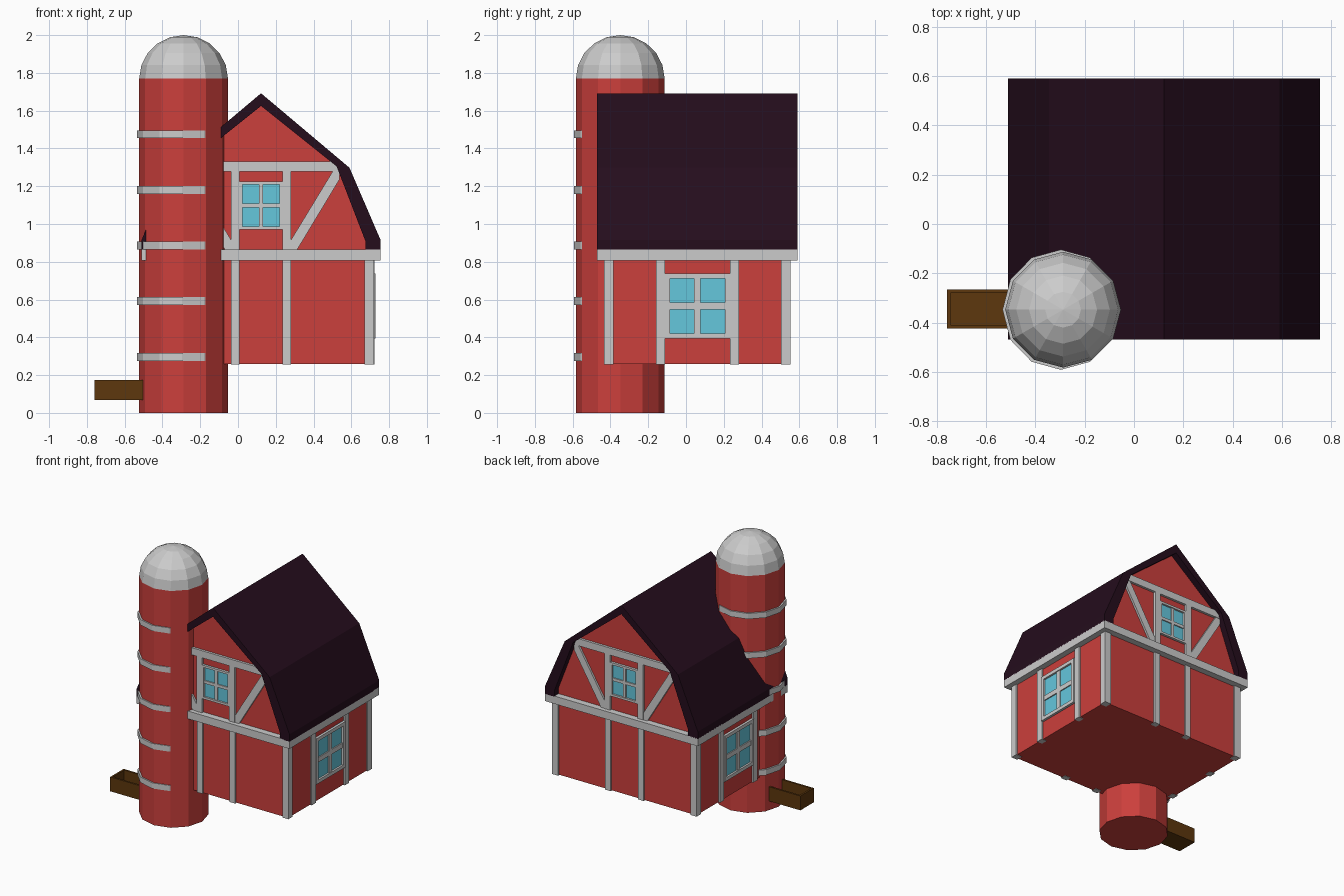
import bpy, bmesh
from math import sin, cos, pi

if "Cube" in bpy.data.objects:
    bpy.data.objects.remove(bpy.data.objects["Cube"])

CX, CY = 0.122, 0.06            # barn centre
HX, HY = 0.588, 0.482           # barn wall half sizes
SX, SY, SR = -0.288, -0.348, 0.235   # silo centre and radius


def material(name, rgb):
    m = bpy.data.materials.new(name)
    m.diffuse_color = (*rgb, 1)
    m.use_nodes = True
    m.node_tree.nodes["Principled BSDF"].inputs["Base Color"].default_value = m.diffuse_color
    return m


RED = material("red_paint", (0.6, 0.05, 0.045))
ROOF = material("dark_roof", (0.018, 0.004, 0.012))
GLASS = material("blue_glass", (0.13, 0.57, 0.72))
WOOD = material("brown_wood", (0.11, 0.038, 0.004))


def finish(name, bm, mat=None):
    bmesh.ops.recalc_face_normals(bm, faces=bm.faces)
    me = bpy.data.meshes.new(name)
    bm.to_mesh(me)
    bm.free()
    ob = bpy.data.objects.new(name, me)
    bpy.context.collection.objects.link(ob)
    if mat:
        me.materials.append(mat)
    return ob


def prism(name, profile, y0, y1, mat=None):
    """Extrude an x-z profile from y0 to y1."""
    bm = bmesh.new()
    f = bm.faces.new([bm.verts.new((x, y0, z)) for x, z in profile])
    ext = bmesh.ops.extrude_face_region(bm, geom=[f])["geom"]
    bmesh.ops.translate(bm, vec=(0, y1 - y0, 0),
                        verts=[v for v in ext if isinstance(v, bmesh.types.BMVert)])
    return finish(name, bm, mat)


def box(name, x0, x1, y0, y1, z0, z1, mat=None):
    return prism(name, [(x0, z0), (x1, z0), (x1, z1), (x0, z1)], y0, y1, mat)


def lathe(name, profile, cx, cy, sides=12, sy=1.0, mat=None):
    """Spin (radius, z) points into a closed low-poly solid."""
    bm = bmesh.new()
    rings = []
    for r, z in profile:
        n = sides if r > 1e-5 else 1
        rings.append([bm.verts.new((cx + r * cos(2 * pi * i / sides),
                                    cy + sy * r * sin(2 * pi * i / sides), z)) for i in range(n)])
    for a, b in zip(rings, rings[1:]):
        for i in range(sides):
            j = (i + 1) % sides
            if len(b) == 1:
                bm.faces.new((a[i], a[j], b[0]))
            else:
                bm.faces.new((a[i], a[j], b[j], b[i]))
    for ring in (rings[0], rings[-1]):
        if len(ring) > 1:
            bm.faces.new(ring)
    return finish(name, bm, mat)


def panel(name, axis, s, u0, u1, z0, z1, out, mat=None):
    """Board on a barn wall; u runs along the wall from its centre, out is how far it stands proud."""
    h = HX if axis == "x" else HY
    a, b = sorted((s * (h - 0.03), s * (h + out)))
    if axis == "x":
        return box(name, CX + a, CX + b, CY + u0, CY + u1, z0, z1, mat)
    return box(name, CX + u0, CX + u1, CY + a, CY + b, z0, z1, mat)


def window(name, axis, s, hw, z0, z1, frame, bar):
    zm = (z0 + z1) / 2
    panel(name + "_glass", axis, s, -hw, hw, z0, z1, 0.004, GLASS)
    for t in (-1, 1):
        u = sorted((t * hw, t * (hw - frame)))
        panel(name + "_side_frame", axis, s, *u, z0, z1, 0.018)
    panel(name + "_top_frame", axis, s, -hw, hw, z1 - frame, z1, 0.018)
    panel(name + "_bottom_frame", axis, s, -hw, hw, z0, z0 + frame, 0.018)
    panel(name + "_upright_bar", axis, s, -bar, bar, z0, z1, 0.012)
    panel(name + "_cross_bar", axis, s, -hw, hw, zm - bar, zm + bar, 0.012)


def mirrored(half):
    """Complete a right-hand half profile (first point on the centre line)."""
    return [(CX + d, z) for d, z in half] + [(CX - d, z) for d, z in half[:0:-1]]


# Barn body, belt and gambrel roof
box("barn_walls", CX - HX, CX + HX, CY - HY, CY + HY, 0.26, 0.83, RED)
box("belt_beam", CX - 0.633, CX + 0.633, CY - 0.53, CY + 0.53, 0.807, 0.865)
inner = [(0, 1.625), (0.4, 1.305), (0.553, 0.908), (0.553, 0.86)]
outer = [(0, 1.692), (0.468, 1.298), (0.633, 0.915), (0.633, 0.86)]
gable = [(0, 1.64), (0.41, 1.3), (0.57, 0.9), (0.57, 0.85)]
prism("gable_wall", mirrored(gable), CY - HY, CY + HY, RED)
left_to_right = [(2 * CX - x, z) for x, z in [(CX + d, z) for d, z in outer[:0:-1]]]
roof_profile = (left_to_right + [(CX + d, z) for d, z in outer]
                + [(CX + d, z) for d, z in inner[::-1]]
                + [(CX - d, z) for d, z in inner[1:]])
prism("gambrel_roof", roof_profile, CY - 0.53, CY + 0.53, ROOF)

# Corner posts
for sx in (-1, 1):
    for sy in (-1, 1):
        x, y = CX + sx * 0.573, CY + sy * 0.469
        box("corner_post", x - 0.025, x + 0.025, y - 0.025, y + 0.025, 0.257, 0.81)

# Front and back timber framing, gable windows
brace = [(0.38, 1.28), (0.415, 1.28), (0.415, 1.235), (0.19, 0.862), (0.158, 0.862), (0.158, 0.915)]
for s in (-1, 1):
    panel("gable_tie_beam", "y", s, -0.415, 0.415, 1.277, 1.33, 0.018)
    window("gable_window", "y", s, 0.114, 0.972, 1.224, 0.016, 0.011)
    for t in (-1, 1):
        u = sorted((t * 0.113, t * 0.159))
        panel("wall_post", "y", s, *u, 0.257, 0.81, 0.012)
        panel("gable_post", "y", s, *u, 0.86, 1.28, 0.018)
        y = sorted((CY + s * (HY - 0.03), CY + s * (HY + 0.015)))
        prism("gable_brace", [(CX + t * d, z) for d, z in brace], *y)

# Side wall posts and windows
for s in (-1, 1):
    window("side_window", "x", s, 0.172, 0.395, 0.738, 0.026, 0.018)
    for t in (-1, 1):
        u = sorted((t * 0.172, t * 0.22))
        panel("side_post", "x", s, *u, 0.257, 0.81, 0.012)

# Silo with faceted dome and hoops
lathe("silo_body", [(SR, 0), (SR, 1.77)], SX, SY, mat=RED)
N = 5
dome = [(SR * cos(i * pi / 2 / N), 1.77 + 0.23 * sin(i * pi / 2 / N)) for i in range(N)] + [(0, 2.0)]
lathe("silo_dome", dome, SX, SY)
for i in range(5):
    z = 0.297 + i * 0.2945
    lathe("silo_hoop", [(0.237, z - 0.021), (0.237, z + 0.021)], SX - 0.009, SY, sy=1.03)

# Open feed trough
x0, x1, y0, y1 = -0.76, -0.5, -0.424, -0.266
w = 0.014
box("trough_floor", x0, x1, y0, y1, 0.067, 0.085, WOOD)
box("trough_front", x0, x1, y0, y0 + w, 0.067, 0.174, WOOD)
box("trough_back", x0, x1, y1 - w, y1, 0.067, 0.174, WOOD)
box("trough_end", x0, x0 + w, y0, y1, 0.067, 0.174, WOOD)
